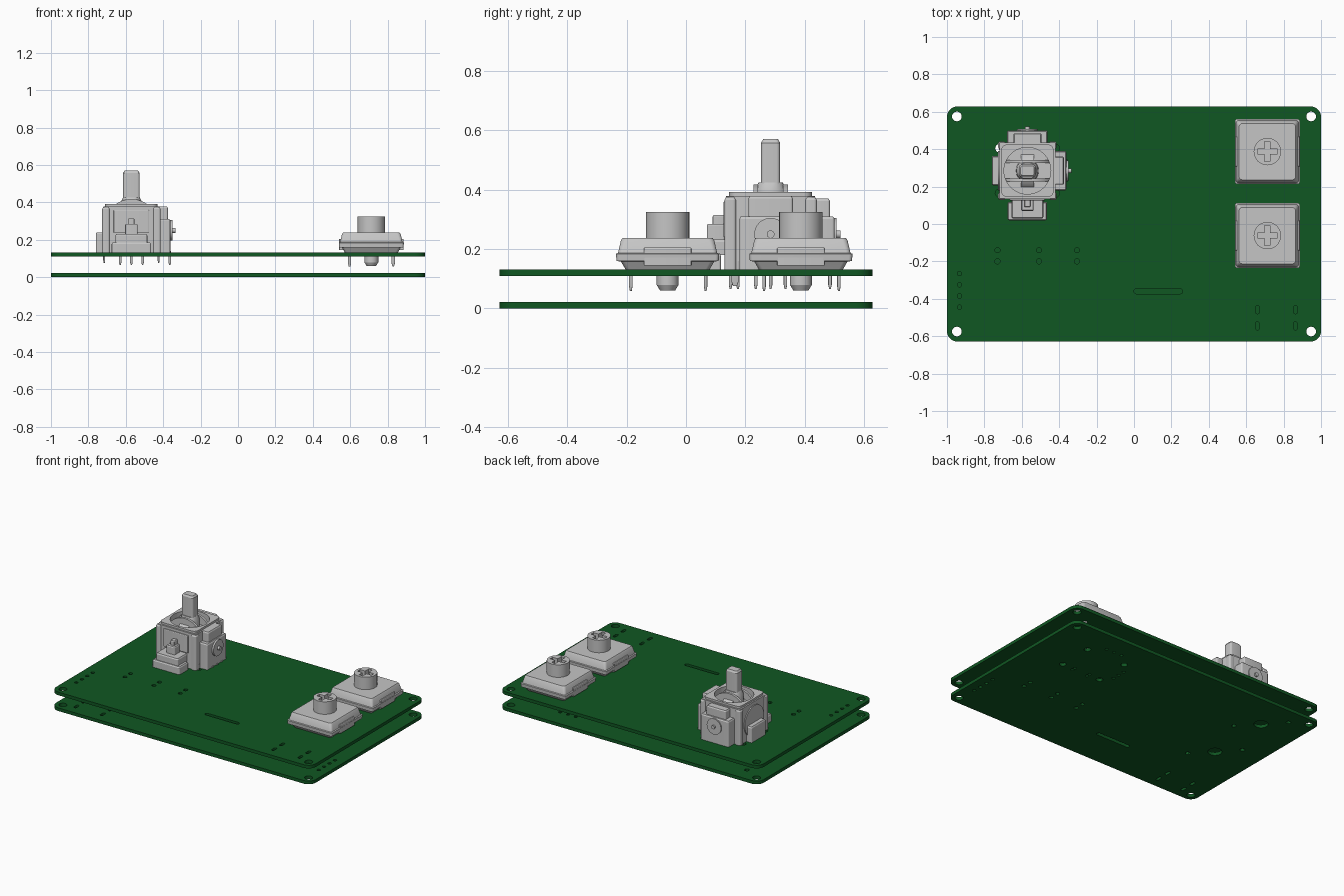
import bpy, bmesh, math
from mathutils import Matrix, Vector

if "Cube" in bpy.data.objects:
    bpy.data.objects.remove(bpy.data.objects["Cube"])


def material(name, rgb):
    m = bpy.data.materials.new(name)
    m.diffuse_color = (*rgb, 1)
    m.use_nodes = True
    m.node_tree.nodes["Principled BSDF"].inputs["Base Color"].default_value = m.diffuse_color
    return m


GREEN = material("board green", (0.005, 0.095, 0.016))
GREY = material("light grey", (0.56, 0.56, 0.56))


def finish(name, bm, mat, smooth=True):
    bmesh.ops.remove_doubles(bm, verts=bm.verts, dist=1e-5)
    bmesh.ops.recalc_face_normals(bm, faces=bm.faces)
    me = bpy.data.meshes.new(name)
    bm.to_mesh(me)
    bm.free()
    me.materials.append(mat)
    ob = bpy.data.objects.new(name, me)
    bpy.context.collection.objects.link(ob)
    if smooth:
        bpy.ops.object.select_all(action='DESELECT')
        ob.select_set(True)
        bpy.context.view_layer.objects.active = ob
        bpy.ops.object.shade_smooth_by_angle(angle=math.radians(30))
    return ob


def rounded(cx, cy, hx, hy, r, n=5):
    """Outline of a rounded rectangle."""
    pts = []
    for k, (sx, sy) in enumerate([(1, 1), (-1, 1), (-1, -1), (1, -1)]):
        for i in range(n + 1):
            a = math.pi / 2 * (k + i / n)
            pts.append((cx + sx * (hx - r) + r * math.cos(a),
                        cy + sy * (hy - r) + r * math.sin(a)))
    return pts


def circle(cx, cy, r, n=20):
    return [(cx + r * math.cos(2 * math.pi * i / n),
             cy + r * math.sin(2 * math.pi * i / n)) for i in range(n)]


def plate(name, outlines, z0, z1, mat):
    """Flat plate: first outline is the edge, the others are holes."""
    cu = bpy.data.curves.new(name, 'CURVE')
    cu.dimensions, cu.fill_mode, cu.extrude = '2D', 'BOTH', (z1 - z0) / 2
    for pts in outlines:
        s = cu.splines.new('POLY')
        s.points.add(len(pts) - 1)
        for p, (x, y) in zip(s.points, pts):
            p.co = (x, y, 0, 1)
        s.use_cyclic_u = True
    ob = bpy.data.objects.new(name, cu)
    bpy.context.collection.objects.link(ob)
    deps = bpy.context.evaluated_depsgraph_get()
    me = bpy.data.meshes.new_from_object(ob.evaluated_get(deps))
    bpy.data.objects.remove(ob)
    bm = bmesh.new()
    bm.from_mesh(me)
    bpy.data.meshes.remove(me)
    bmesh.ops.translate(bm, verts=bm.verts, vec=(0, 0, (z0 + z1) / 2))
    return finish(name, bm, mat)


def loft(name, cx, cy, sections, mat=GREY):
    """Stack of rounded rectangles (z, half x, half y, corner radius)."""
    bm = bmesh.new()
    rings = [[bm.verts.new((x, y, z)) for x, y in rounded(cx, cy, hx, hy, r)]
             for z, hx, hy, r in sections]
    for a, b in zip(rings, rings[1:]):
        for i in range(len(a)):
            j = (i + 1) % len(a)
            bm.faces.new((a[i], a[j], b[j], b[i]))
    bm.faces.new(rings[0])
    bm.faces.new(rings[-1])
    return finish(name, bm, mat)


def block(name, x0, x1, y0, y1, z0, z1, bev=0.008):
    """Box with softened vertical and top edges."""
    hx, hy = (x1 - x0) / 2, (y1 - y0) / 2
    return loft(name, (x0 + x1) / 2, (y0 + y1) / 2,
                [(z0, hx, hy, bev), (z1 - bev, hx, hy, bev),
                 (z1, hx - bev * .6, hy - bev * .6, bev * .4)])


def rod(name, c, r, length, axis, r2=None, n=32):
    """Cylinder or cone centred on c along an axis."""
    bm = bmesh.new()
    bmesh.ops.create_cone(bm, cap_ends=True, segments=n, radius1=r,
                          radius2=r if r2 is None else r2, depth=length)
    rot = {'X': Matrix.Rotation(math.pi / 2, 4, 'Y'),
           'Y': Matrix.Rotation(-math.pi / 2, 4, 'X'), 'Z': Matrix()}[axis]
    bmesh.ops.transform(bm, verts=bm.verts,
                        matrix=Matrix.Translation(Vector(c)) @ rot)
    return finish(name, bm, GREY)


TOP = 0.132                       # upper face of the upper board
JX, JY = -0.57, 0.285             # joystick centre
SWITCHES = [(0.713, 0.387), (0.713, -0.062)]
SWITCH_PINS = [(-0.117, -0.124), (0.117, 0.128)]
STICK_PINS = [(0.205, d) for d in (-.05, 0, .05)] + \
             [(d, 0.2) for d in (-.06, 0, .06)] + \
             [(d, e) for d in (-.06, .06) for e in (-.135, -.11)]
STICK_TABS = [(sx * .15, sy * .12) for sx in (-1, 1) for sy in (-1, 1)]

# Circuit boards: the lower one is the mirror image of the upper one
holes = [rounded(0.13, -0.36, 0.13, 0.013, 0.012)]
holes += [circle(sx * .947, sy * .575, .026) for sx in (-1, 1) for sy in (-1, 1)]
holes += [circle(x, y, .014, 12) for x in (-.73, -.508, -.305) for y in (-.14, -.2)]
holes += [circle(-.933, y, .012, 12) for y in (-.265, -.325, -.385, -.445)]
holes += [rounded(x, y, .01, .022, .009) for x in (.66, .863) for y in (-.458, -.545)]
for sx, sy in SWITCHES:
    holes.append(circle(sx, sy, .045, 24))
    holes += [circle(sx + a, sy + b, .016, 12) for a, b in SWITCH_PINS]
holes += [circle(JX + a, JY + b, .011, 10) for a, b in STICK_PINS]
holes += [circle(JX + a, JY + b, .022, 12) for a, b in STICK_TABS]
outline = rounded(0, 0, 1, .628, .055, 8)
plate("upper_board", [outline] + holes, .11, TOP, GREEN)
plate("lower_board", [[(-x, y) for x, y in o] for o in [outline] + holes],
      0, .022, GREEN)

# Key switches
for sx, sy in SWITCHES:
    loft("switch_housing", sx, sy, [
        (TOP, .142, .142, .015), (.158, .157, .157, .015), (.16, .172, .172, .012),
        (.184, .174, .174, .012), (.187, .167, .167, .015),
        (.23, .157, .157, .018), (.238, .151, .151, .018)])
    for s in (-1, 1):
        block("switch_clip", sx + s * .162 - .011, sx + s * .162 + .011,
              sy - .08, sy + .08, .145, .205, .004)
    a, w = .053, .014
    cross = [(a, -w), (a, w), (w, w), (w, a), (-w, a), (-w, w),
             (-a, w), (-a, -w), (-w, -w), (-w, -a), (w, -a), (w, -w)]
    plate("switch_stem", [circle(sx, sy, .073, 40),
                          [(sx + x, sy + y) for x, y in cross]], .237, .325, GREY)
    rod("switch_peg", (sx, sy, .107), .037, .055, 'Z')
    rod("switch_peg_tip", (sx, sy, .07), .025, .02, 'Z', .037)
    for px, py in SWITCH_PINS:
        loft("switch_pin", sx + px, sy + py,
             [(.058, .004, .003, .001), (.075, .009, .006, .002), (.14, .009, .006, .002)])

# Joystick housing with a round opening on top
loft("stick_housing", JX, JY, [(TOP, .15, .15, .03), (.35, .15, .15, .03)])
plate("stick_housing_lid", [rounded(JX, JY, .15, .15, .03),
                            circle(JX, JY, .125, 40)], .35, .378, GREY)
plate("stick_housing_rim", [rounded(JX, JY, .14, .14, .03),
                            circle(JX, JY, .125, 40)], .378, .392, GREY)
for sx in (-1, 1):
    for sy in (-1, 1):
        x, y = JX + sx * .136, JY + sy * .136
        block("stick_corner_post", x - .02, x + .02, y - .02, y + .02, TOP, .375, .01)

# Gimbal arches and the stick itself
for s in (-1, 1):
    rod("gimbal_arch", (JX, JY + s * .05, .278), .14, .016, 'Y', n=48)
rod("gimbal_cross_arch", (JX, JY, .275), .115, .07, 'X', n=48)
loft("stick_collar", JX, JY, [(.34, .06, .057, .05), (.4, .058, .055, .05),
                              (.425, .045, .04, .03)])
loft("stick_shaft", JX, JY, [(.38, .044, .032, .012), (.558, .044, .032, .012),
                             (.57, .036, .025, .01)])

# Sensor boxes on the right and back, with round rotors
block("right_sensor", JX + .14, JX + .208, JY - .105, JY + .105, TOP, .31)
block("right_sensor_top", JX + .14, JX + .195, JY - .075, JY + .075, .3, .378)
rod("right_rotor", (JX + .2, JY, .25), .055, .04, 'X')
rod("right_rotor_nub", (JX + .215, JY, .25), .013, .04, 'X', n=16)
block("back_sensor", JX - .108, JX + .108, JY + .14, JY + .215, TOP, .31)
block("back_sensor_top", JX - .075, JX + .075, JY + .14, JY + .2, .3, .37)
rod("back_rotor", (JX, JY + .205, .25), .055, .035, 'Y')
rod("back_rotor_nub", (JX, JY + .215, .25), .013, .04, 'Y', n=16)

# Left bearing wall and front push button
block("left_bearing", JX - .19, JX - .14, JY - .078, JY + .078, TOP, .24)
rod("left_bearing_disc", (JX - .15, JY, .25), .105, .014, 'X', n=40)
block("button_base", JX - .105, JX + .105, .02, .118, TOP, .185)
block("button_cover", JX - .085, JX + .085, .03, .14, .18, .232)
block("front_panel", JX - .095, JX + .095, .126, .14, .24, .36, .004)
block("button_lever", JX - .033, JX + .033, .07, .13, .225, .285, .006)
block("button_lever_top", JX - .016, JX + .016, .09, .13, .28, .315, .005)

# Joystick legs through the board
for a, b in STICK_PINS:
    loft("stick_pin", JX + a, JY + b, [(.066, .003, .003, .001),
                                       (.08, .007, .006, .002), (.14, .007, .006, .002)])
for a, b in STICK_TABS:
    loft("stick_tab", JX + a * .97, JY + b, [(.075, .003, .007, .002),
                                            (.09, .005, .012, .002), (.16, .005, .012, .002)])
